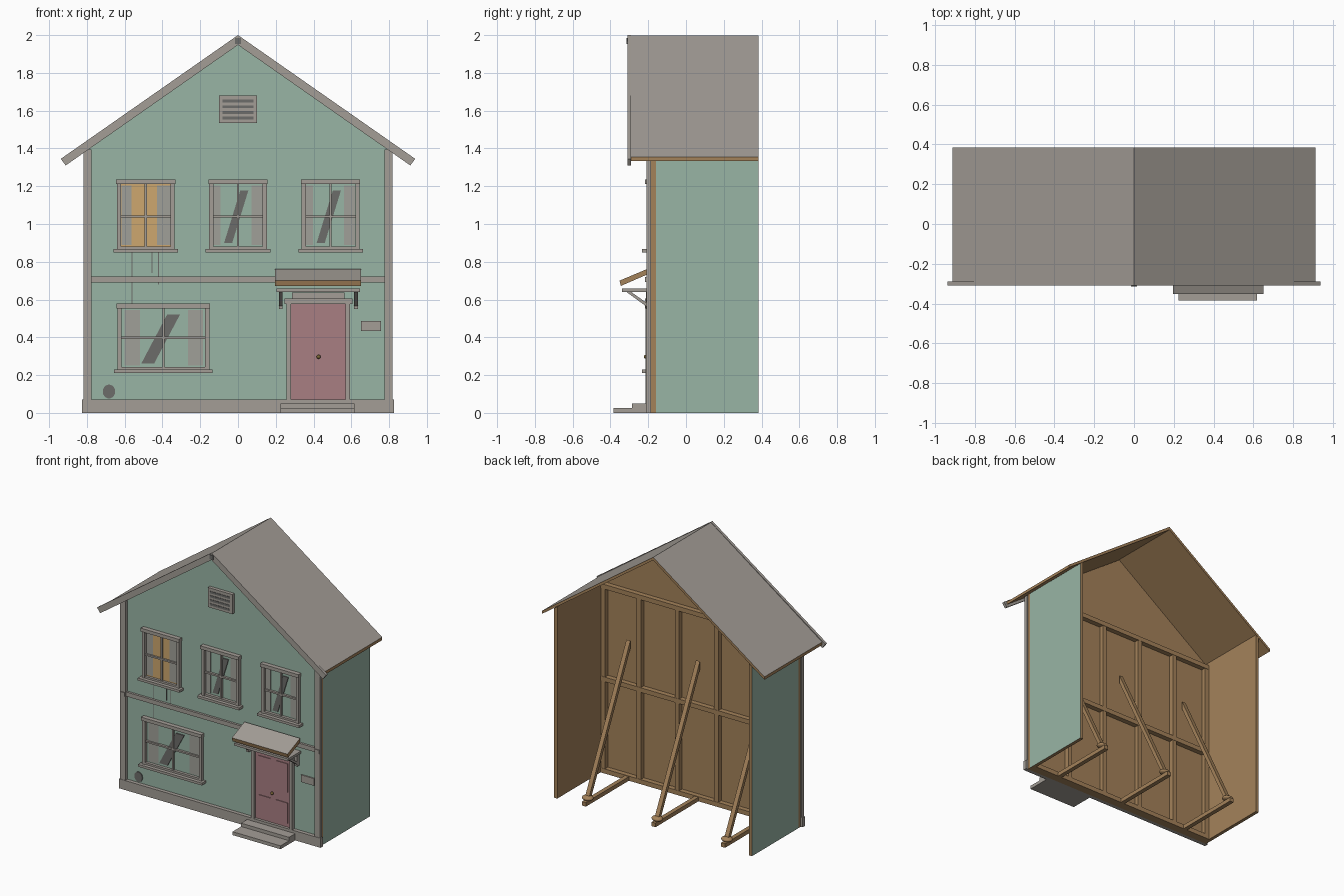
import bpy, bmesh, math
from mathutils import Vector

cube = bpy.data.objects.get("Cube")
if cube:
    bpy.data.objects.remove(cube, do_unlink=True)


def material(name, *rgb):
    lin = [((c / 255 + 0.055) / 1.055) ** 2.4 for c in rgb] + [1]
    m = bpy.data.materials.new(name)
    m.use_nodes = True
    m.diffuse_color = lin
    bsdf = m.node_tree.nodes["Principled BSDF"]
    bsdf.inputs["Base Color"].default_value = lin
    bsdf.inputs["Roughness"].default_value = 0.8
    return m


GREEN = material("wall green", 153, 181, 165)
TRIM = material("trim grey", 163, 157, 150)
WOOD = material("bare wood", 164, 130, 90)
RED = material("door red", 168, 126, 130)
AMBER = material("lit window amber", 205, 167, 110)
DARK = material("dark grey", 108, 108, 106)
CURTAIN = material("curtain grey", 160, 160, 153)
BRASS = material("brass", 125, 105, 55)


def finish(name, bm, mats, rule=None):
    bmesh.ops.recalc_face_normals(bm, faces=bm.faces)
    if rule:
        for f in bm.faces:
            f.material_index = 1 if rule(f.normal) else 0
    me = bpy.data.meshes.new(name)
    bm.to_mesh(me)
    bm.free()
    for m in mats:
        me.materials.append(m)
    ob = bpy.data.objects.new(name, me)
    bpy.context.collection.objects.link(ob)
    return ob


def prism(name, pts, a, b, mats, axis="y", rule=None):
    """Extrude an outline from a to b along y (xz outline) or x (yz outline)."""
    bm = bmesh.new()
    place = (lambda p: (p[0], a, p[1])) if axis == "y" else (lambda p: (a, p[0], p[1]))
    face = bm.faces.new([bm.verts.new(place(p)) for p in pts])
    ext = bmesh.ops.extrude_face_region(bm, geom=[face])["geom"]
    move = Vector((0, b - a, 0)) if axis == "y" else Vector((b - a, 0, 0))
    bmesh.ops.translate(bm, vec=move, verts=[v for v in ext if isinstance(v, bmesh.types.BMVert)])
    return finish(name, bm, mats, rule)


def box(name, x0, x1, y0, y1, z0, z1, mat):
    return prism(name, [(x0, z0), (x1, z0), (x1, z1), (x0, z1)], y0, y1, [mat])


def mirrored(right):
    """Close a half outline, running apex to apex, across x = 0."""
    return right + [(-x, z) for x, z in reversed(right) if x > 0]


def ball(name, centre, scale, mat):
    bm = bmesh.new()
    bmesh.ops.create_uvsphere(bm, u_segments=16, v_segments=8, radius=1)
    bmesh.ops.scale(bm, vec=scale, verts=bm.verts)
    bmesh.ops.translate(bm, vec=centre, verts=bm.verts)
    ob = finish(name, bm, [mat])
    ob.data.polygons.foreach_set("use_smooth", [True] * len(ob.data.polygons))


FACE = -0.185   # outer plane of the front wall
BACK = -0.16    # inner plane of the front wall
OUT = -0.21     # front of the trim boards

# Walls: painted outside, bare wood inside
prism("front_wall", mirrored([(0, 1.972), (0.81, 1.403), (0.81, 0)]), FACE, BACK,
      [WOOD, GREEN], rule=lambda n: n.y < -0.9)
for s, side in ((1, "left"), (-1, "right")):
    prism(side + "_wall", [(s * 0.785, 0), (s * 0.81, 0), (s * 0.81, 1.403), (s * 0.785, 1.42)],
          BACK, 0.385, [WOOD, GREEN], rule=lambda n, s=s: n.x * s > 0.9)
    box(side + "_corner_board", *sorted((s * 0.775, s * 0.818)), OUT, FACE, 0.07, 1.395, TRIM)
    box(side + "_corner_block", *sorted((s * 0.778, s * 0.814)), OUT - 0.006, OUT, 0.692, 0.72, TRIM)

# Roof and gable boards
prism("roof", [(0, 1.997), (0.912, 1.355), (0.912, 1.333), (0, 1.974),
               (-0.912, 1.333), (-0.912, 1.355)], -0.29, 0.385,
      [WOOD, TRIM], rule=lambda n: n.z > 0.3)
prism("gable_boards", [(0, 2), (0.938, 1.345), (0.912, 1.31), (0, 1.948),
                       (-0.912, 1.31), (-0.938, 1.345)], -0.31, -0.29, [TRIM])
box("ridge_block", -0.015, 0.015, -0.314, -0.31, 1.952, 1.985, DARK)

# Base and middle bands
box("base_board", -0.825, 0.825, OUT - 0.003, FACE, 0, 0.07, TRIM)
box("middle_band", -0.775, 0.775, OUT + 0.008, FACE, 0.69, 0.722, TRIM)

# Attic vent
box("vent_frame", -0.1, 0.1, OUT, FACE, 1.535, 1.68, TRIM)
for i in range(4):
    z = 1.553 + i * 0.03
    box("vent_slot", -0.082, 0.082, OUT - 0.003, OUT, z, z + 0.015, DARK)


def window(name, cx, w, z0, z1, mid, curtains, lit=False):
    x0, x1 = cx - w / 2, cx + w / 2
    for s in (-1, 1):
        box(name + "_jamb", *sorted((cx + s * w / 2, cx + s * (w / 2 - 0.022))), OUT, FACE, z0, z1, TRIM)
    box(name + "_head", x0 - 0.004, x1 + 0.004, OUT - 0.008, FACE, z1 - 0.022, z1 + 0.003, TRIM)
    box(name + "_sill", x0 - 0.018, x1 + 0.018, OUT - 0.022, FACE, z0, z0 + 0.018, TRIM)
    box(name + "_bottom_rail", x0, x1, OUT + 0.004, FACE, z0 + 0.018, z0 + 0.032, TRIM)
    box(name + "_meeting_rail", x0, x1, OUT + 0.008, FACE, mid - 0.006, mid + 0.006, TRIM)
    box(name + "_muntin", cx - 0.006, cx + 0.006, OUT + 0.009, FACE, z0, z1, TRIM)
    for a, b in curtains:
        box(name + "_curtain", cx + a, cx + b, FACE - 0.005, FACE, z0 + 0.04, z1 - 0.03, CURTAIN)
    if lit:
        box(name + "_lit_pane", x0 + 0.02, x1 - 0.02, FACE - 0.003, FACE, z0 + 0.02, z1 - 0.02, AMBER)
    else:
        # Slanted glass streak
        k, h = w * 0.14, w * 0.24
        prism(name + "_streak", [(cx - h, z0 + 0.05), (cx - h + k, z0 + 0.05),
                                 (cx + h * 0.75, z1 - 0.055), (cx + h * 0.75 - k, z1 - 0.055)],
              FACE - 0.007, FACE, [DARK])


upper = [(-0.13, -0.092), (0.072, 0.13)]
window("upper_right_window", -0.488, 0.306, 0.85, 1.233, 1.04, [(-0.13, -0.075), (0.06, 0.13)], lit=True)
window("upper_middle_window", 0, 0.306, 0.85, 1.233, 1.04, upper)
window("upper_left_window", 0.49, 0.306, 0.85, 1.233, 1.04, upper)
window("lower_window", -0.395, 0.486, 0.212, 0.575, 0.398, [(-0.205, -0.125), (0.13, 0.21)])

# Wall stains
for x, z in ((-0.56, 0.58), (-0.455, 0.74), (-0.42, 0.68)):
    box("drip_line", x - 0.0025, x + 0.0025, FACE - 0.003, FACE, z, 0.85, DARK)
prism("wall_patch", [(-0.683 + 0.033 * math.cos(t * math.pi / 8), 0.113 + 0.037 * math.sin(t * math.pi / 8))
                     for t in range(16)], FACE - 0.006, FACE, [DARK])

# Door with frame and raised panels
DX = 0.425
box("door", DX - 0.147, DX + 0.147, FACE - 0.008, FACE, 0.05, 0.577, RED)
for s in (-1, 1):
    box("door_jamb", *sorted((DX + s * 0.145, DX + s * 0.168)), OUT - 0.004, FACE, 0.05, 0.58, TRIM)
    for z0, z1 in ((0.1, 0.25), (0.33, 0.54)):
        box("door_panel", *sorted((DX + s * 0.022, DX + s * 0.12)), FACE - 0.013, FACE - 0.008, z0, z1, RED)
box("door_head", DX - 0.18, DX + 0.18, OUT - 0.008, FACE, 0.577, 0.605, TRIM)
box("door_crown", DX - 0.14, DX + 0.14, OUT, FACE, 0.605, 0.637, TRIM)
ball("door_knob", (DX + 0.002, -0.212, 0.297), (0.011, 0.011, 0.011), BRASS)
box("number_plate", 0.652, 0.757, FACE - 0.009, FACE, 0.434, 0.487, TRIM)

# Porch canopy on brackets
prism("canopy_roof", [(-0.205, 0.762), (-0.352, 0.7), (-0.345, 0.672), (-0.205, 0.733)], 0.196, 0.652,
      [WOOD, TRIM], axis="x", rule=lambda n: n.z > 0.3)
box("canopy_beam", 0.205, 0.645, -0.338, FACE, 0.64, 0.658, TRIM)
for x in (0.216, 0.614):
    prism("canopy_brace", [(-0.315, 0.64), (-0.29, 0.64), (-0.205, 0.58), (-0.205, 0.56)],
          x, x + 0.02, [TRIM], axis="x")
    box("canopy_bracket", x, x + 0.02, OUT - 0.003, FACE, 0.55, 0.64, TRIM)

# Front steps
box("lower_step", 0.225, 0.618, -0.385, OUT, 0, 0.025, TRIM)
box("upper_step", 0.225, 0.618, -0.285, OUT, 0.025, 0.05, TRIM)

# Timber framing behind the front wall
for x in (-0.768, -0.475, -0.16, 0.16, 0.475, 0.768):
    box("stud", x - 0.017, x + 0.017, BACK, BACK + 0.035, 0, 1.39, WOOD)
for z in (0, 0.68, 1.365):
    box("cross_rail", -0.785, 0.785, BACK, BACK + 0.037, z, z + 0.034, WOOD)

# Raking braces with floor beams and weights
for x in (-0.57, 0, 0.57):
    box("floor_beam", x - 0.016, x + 0.016, BACK, 0.38, 0, 0.03, WOOD)
    prism("raking_brace", [(-0.14, 1.03), (-0.14, 0.97), (0.325, 0.03), (0.355, 0.03)],
          x - 0.016, x + 0.016, [WOOD], axis="x")
    ball("brace_weight", (x, 0.335, 0.045), (0.042, 0.035, 0.018), WOOD)
